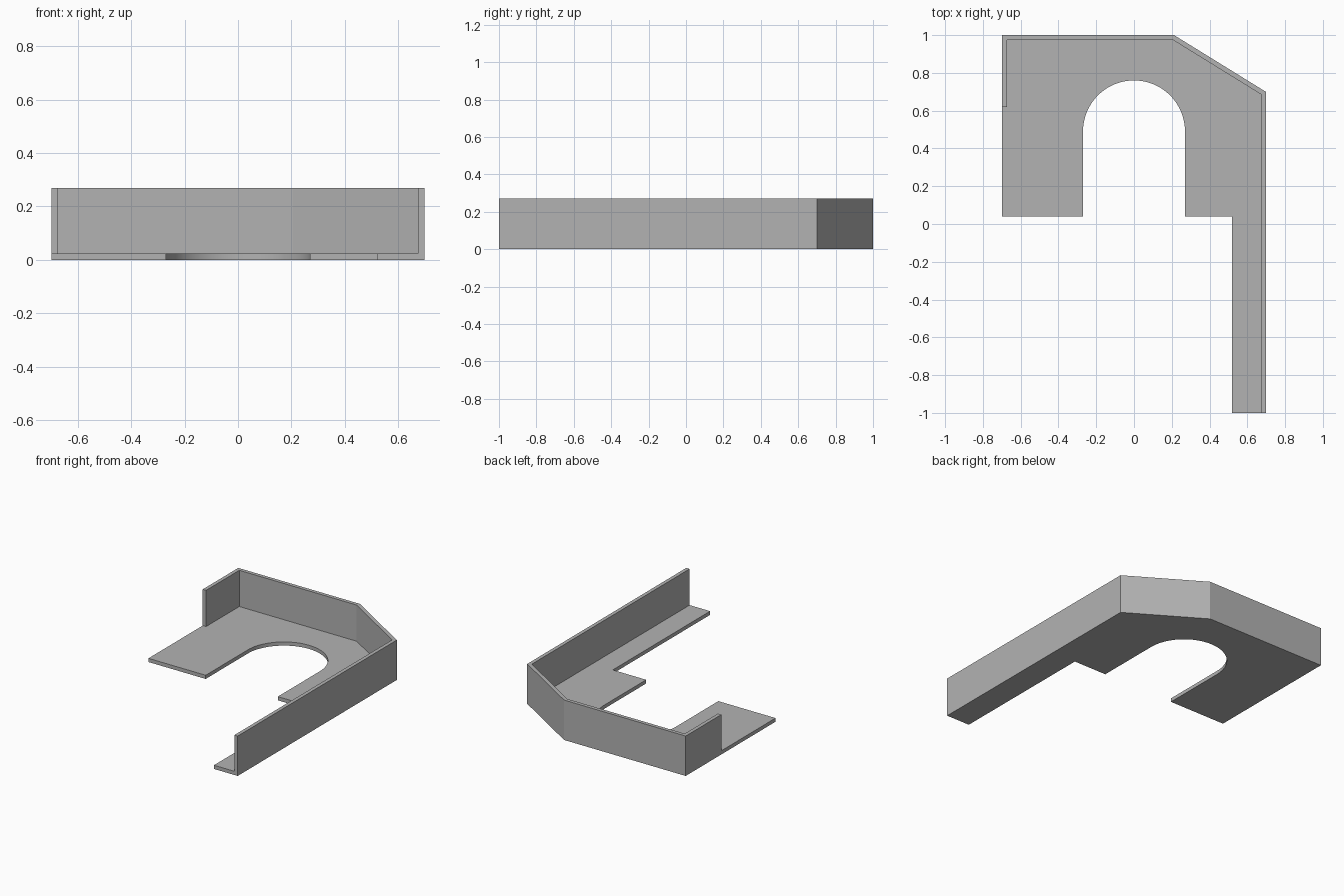
import bpy, bmesh, math

cube = bpy.data.objects.get("Cube")
if cube:
    bpy.data.objects.remove(cube, do_unlink=True)

HALF_W, PLATE, HEIGHT, WALL = 0.698, 0.025, 0.27, 0.025
SLOT_R, SLOT_Y, EDGE_Y, ARM_X = 0.27, 0.49, 0.04, 0.52
WALL_END = 0.62
INNER = HALF_W - WALL

# Outer and inner lines of the wall, from its short end round to the arm tip
outer = [(-HALF_W, WALL_END), (-HALF_W, 1), (0.212, 1), (HALF_W, 0.70), (HALF_W, -1)]
inner = [(-INNER, WALL_END), (-INNER, 1 - WALL), (0.205, 1 - WALL),
         (INNER, 0.686), (INNER, -1)]

# Remaining plate outline: arm, arched slot, short leg
SEG = 40
arch = [(SLOT_R * math.cos(math.pi * i / SEG), SLOT_Y + SLOT_R * math.sin(math.pi * i / SEG))
        for i in range(SEG + 1)]
rim = ([(ARM_X, -1), (ARM_X, EDGE_Y), (SLOT_R, EDGE_Y)] + arch
       + [(-SLOT_R, EDGE_Y), (-HALF_W, EDGE_Y)])

bm = bmesh.new()


def add_points(points):
    return [bm.verts.new((x, y, 0)) for x, y in points]


def raise_faces(faces, height):
    """Extrude faces straight up and return the new top faces."""
    geom = bmesh.ops.extrude_face_region(bm, geom=faces)["geom"]
    verts = [g for g in geom if isinstance(g, bmesh.types.BMVert)]
    bmesh.ops.translate(bm, verts=verts, vec=(0, 0, height))
    return [g for g in geom if isinstance(g, bmesh.types.BMFace)]


# Plate split into the wall footprint and the open floor
vo, vi, vr = add_points(outer), add_points(inner), add_points(rim)
footprint = bm.faces.new(vo + vi[::-1])
floor = bm.faces.new(vi + vr + [vo[0]])
tops = raise_faces([footprint, floor], PLATE)

# Wall rises from its footprint
wall_top = min(tops, key=lambda f: len(f.verts))
raise_faces([wall_top], HEIGHT - PLATE)

# Merge flat neighbouring faces into clean panels
bmesh.ops.recalc_face_normals(bm, faces=bm.faces)
bmesh.ops.dissolve_limit(bm, angle_limit=math.radians(0.5),
                         verts=bm.verts, edges=bm.edges)
bmesh.ops.recalc_face_normals(bm, faces=bm.faces)

mesh = bpy.data.meshes.new("walled_bracket")
bm.to_mesh(mesh)
bm.free()
bracket = bpy.data.objects.new("walled_bracket", mesh)
bpy.context.collection.objects.link(bracket)

# Plain grey finish
grey = bpy.data.materials.new("plain_grey")
grey.use_nodes = True
colour = (0.45, 0.45, 0.45, 1)
grey.diffuse_color = colour
grey.node_tree.nodes["Principled BSDF"].inputs["Base Color"].default_value = colour
mesh.materials.append(grey)

# Smooth arch, sharp corners
bpy.ops.object.select_all(action='DESELECT')
bracket.select_set(True)
bpy.context.view_layer.objects.active = bracket
bpy.ops.object.shade_smooth_by_angle(angle=math.radians(20))
